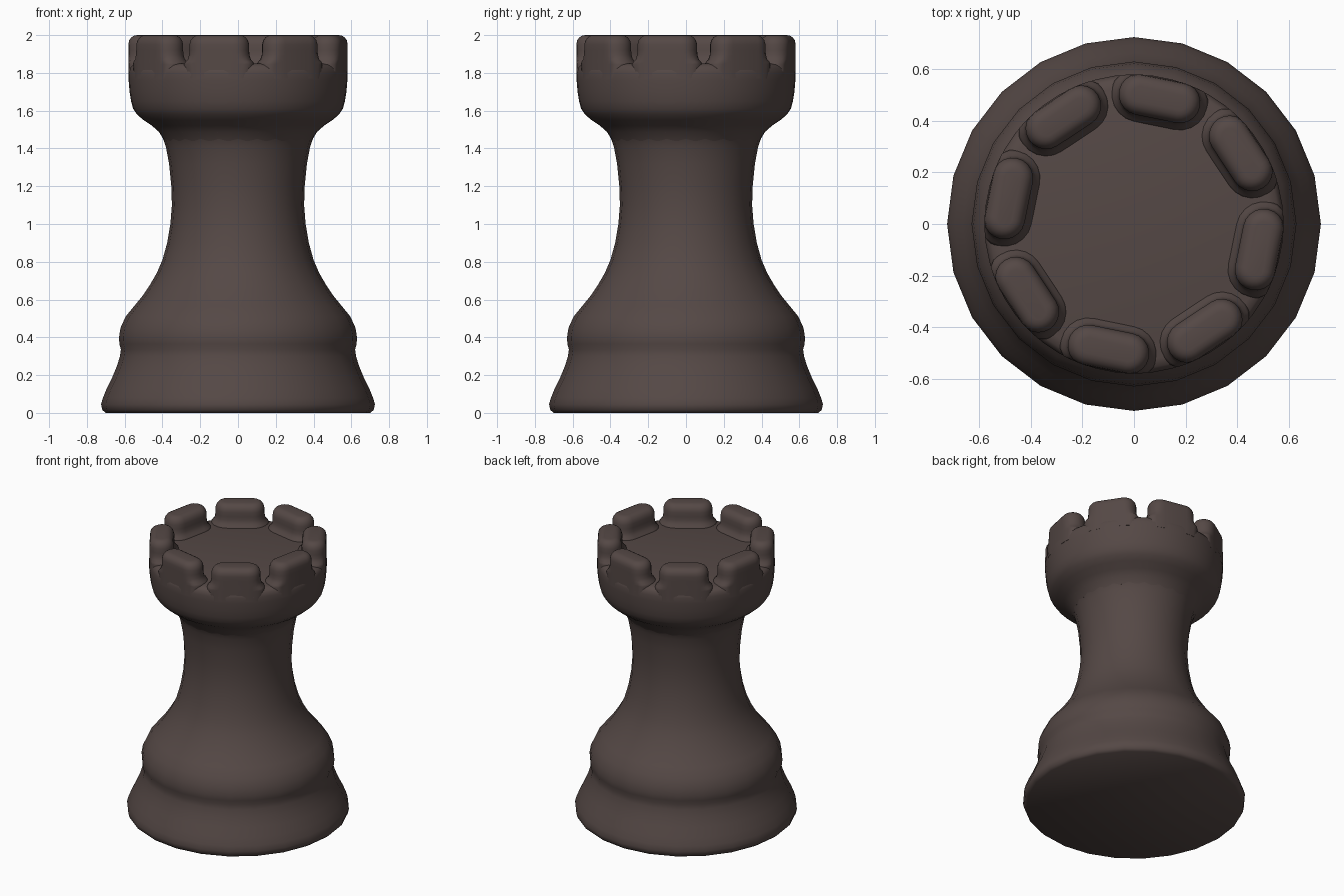
import bpy, bmesh
from math import sin, cos, pi, radians, hypot

if "Cube" in bpy.data.objects:
    bpy.data.objects.remove(bpy.data.objects["Cube"])

mat = bpy.data.materials.new("dark_wood")
mat.diffuse_color = (0.09, 0.065, 0.06, 1)
mat.use_nodes = True
mat.node_tree.nodes["Principled BSDF"].inputs["Base Color"].default_value = mat.diffuse_color


def loft(name, rings):
    """Skin a stack of equal-length rings and cap both ends."""
    bm = bmesh.new()
    loops = [[bm.verts.new(p) for p in ring] for ring in rings]
    n = len(loops[0])
    for a, b in zip(loops, loops[1:]):
        for i in range(n):
            j = (i + 1) % n
            bm.faces.new((a[i], a[j], b[j], b[i]))
    bm.faces.new(loops[0][::-1])
    bm.faces.new(loops[-1])
    me = bpy.data.meshes.new(name)
    bm.to_mesh(me)
    bm.free()
    ob = bpy.data.objects.new(name, me)
    bpy.context.collection.objects.link(ob)
    me.materials.append(mat)
    bpy.ops.object.select_all(action='DESELECT')
    ob.select_set(True)
    bpy.context.view_layer.objects.active = ob
    bpy.ops.object.shade_smooth_by_angle(angle=radians(50))
    return ob


def lathe(name, profile, sides):
    return loft(name, [[(r * cos(2 * pi * i / sides), r * sin(2 * pi * i / sides), z)
                        for i in range(sides)] for r, z in profile])


# Base and waisted stem
lathe("stem", [(.70, 0), (.718, .015), (.725, .045), (.715, .08), (.695, .13), (.665, .19),
               (.64, .25), (.625, .30), (.62, .335), (.628, .365), (.63, .40), (.622, .45),
               (.595, .51), (.55, .565), (.505, .62), (.465, .68), (.43, .74), (.40, .81),
               (.375, .90), (.358, 1.0), (.35, 1.10), (.353, 1.2), (.365, 1.32),
               (.382, 1.41), (.398, 1.455), (.42, 1.49)], 24)

# Flared crown with a flat floor
lathe("crown", [(.39, 1.44), (.418, 1.487), (.455, 1.52), (.50, 1.55), (.535, 1.58),
                (.555, 1.61), (.566, 1.65), (.574, 1.70), (.579, 1.76), (.58, 1.80),
                (.574, 1.825), (.56, 1.842), (.53, 1.85)], 48)


# Eight rounded battlements, flared into the floor
def battlement_ring(angle, grow, z):
    r, half, mid, steps = .08 + grow, .08, .497, 10
    pts = []
    for side in (1, -1):
        for k in range(steps + 1):
            t = pi * k / steps + (0 if side > 0 else pi)
            t -= pi / 2
            tangent, radial = side * half + r * cos(t), mid - r * sin(t)
            s = min(1, .58 / hypot(tangent, radial))
            tangent, radial = tangent * s, radial * s
            pts.append((radial * cos(angle) - tangent * sin(angle),
                        radial * sin(angle) + tangent * cos(angle), z))
    return pts


section = [(.015, 1.77), (.03, 1.845), (.022, 1.858), (.009, 1.872), (.002, 1.895), (0, 1.92),
           (0, 1.95), (-.006, 1.972), (-.018, 1.988), (-.033, 1.997), (-.05, 2.0)]
for k in range(8):
    a = radians(-11.5 + 45 * k)
    loft(f"battlement_{k + 1}", [battlement_ring(a, g, z) for g, z in section])
